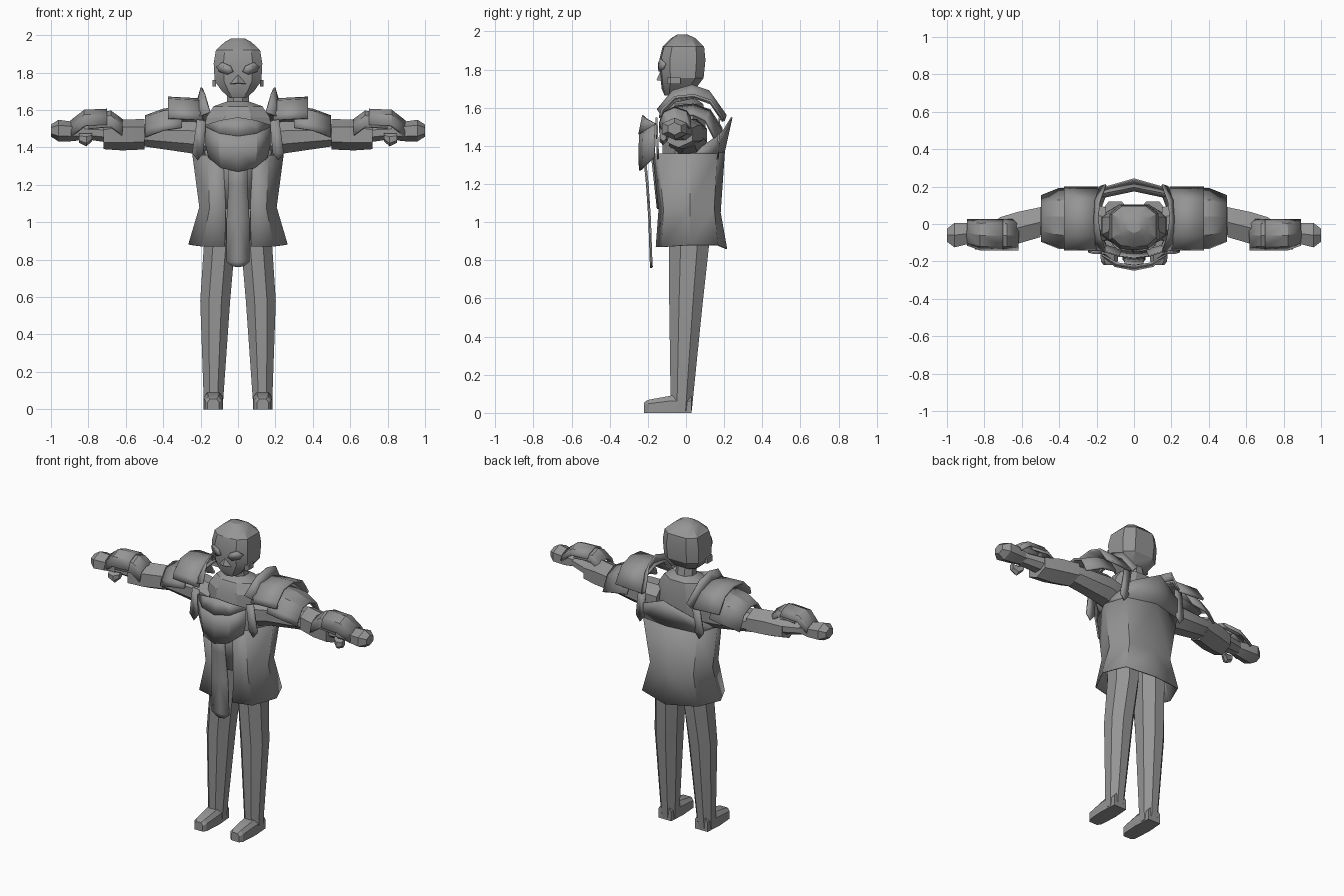
import bpy, bmesh, math

grey = bpy.data.materials.new("plain grey")
grey.diffuse_color = (0.3, 0.3, 0.3, 1)


def build(name, verts, faces, mirror=True, thick=0, angle=25):
    """Mesh object, optionally mirrored in x and given thickness."""
    me = bpy.data.meshes.new(name)
    me.from_pydata(verts, [], faces)
    bm = bmesh.new()
    bm.from_mesh(me)
    bmesh.ops.recalc_face_normals(bm, faces=bm.faces)
    bm.to_mesh(me)
    bm.free()
    me.materials.append(grey)
    ob = bpy.data.objects.new(name, me)
    bpy.context.collection.objects.link(ob)
    if mirror:
        m = ob.modifiers.new("mirror", 'MIRROR')
        m.merge_threshold = 0.0005
    if thick:
        s = ob.modifiers.new("thickness", 'SOLIDIFY')
        s.thickness = thick
        s.offset = 0
    bpy.ops.object.select_all(action='DESELECT')
    ob.select_set(True)
    bpy.context.view_layer.objects.active = ob
    bpy.ops.object.shade_smooth_by_angle(angle=math.radians(angle))
    return ob


def sheet(name, rows, **kw):
    """Open surface through rows of points."""
    n = len(rows[0])
    faces = [(i * n + j, i * n + j + 1, (i + 1) * n + j + 1, (i + 1) * n + j)
             for i in range(len(rows) - 1) for j in range(n - 1)]
    return build(name, [p for r in rows for p in r], faces, **kw)


def loft(name, rings, **kw):
    """Closed, capped solid through rings of points."""
    n, k = len(rings[0]), len(rings)
    faces = [(i * n + j, i * n + (j + 1) % n, (i + 1) * n + (j + 1) % n, (i + 1) * n + j)
             for i in range(k - 1) for j in range(n)]
    faces += [tuple(range(n)), tuple(range((k - 1) * n, k * n))]
    return build(name, [p for r in rings for p in r], faces, **kw)


def ring_z(x, y, z, rx, ry, n=8):
    s = 1 / math.cos(math.pi / n)
    a = [2 * math.pi * (i + .5) / n for i in range(n)]
    return [(x + rx * s * math.cos(t), y + ry * s * math.sin(t), z) for t in a]


def ring_x(x, y, z, ry, rz, n=8):
    return [(x, p[0], p[1]) for p in ring_z(y, z, 0, ry, rz, n)]


def plate(name, outline, thick=0.01, mirror=True):
    return build(name, outline, [tuple(range(len(outline)))], thick=thick, mirror=mirror)


# legs and feet
loft("leg", [ring_z(x, y, z, rx, ry) for x, y, z, rx, ry in (
    (.132, -.025, .01, .05, .055), (.122, 0, .58, .08, .088),
    (.1, .015, .87, .083, .105), (.1, .015, 1.02, .085, .105))])
loft("foot", [[(.132 - w, y, 0), (.132 + w, y, 0), (.132 + w, y, h * .7),
               (.132 + w * .6, y, h), (.132 - w * .6, y, h), (.132 - w, y, h * .7)]
              for y, w, h in ((.03, .045, .09), (-.08, .053, .09), (-.2, .045, .068), (-.22, .03, .055))])

# coat, open at the neck and hem, with the back rising into a high collar
coat = [[(.07, -.155, .87), (.19, -.125, .87), (.262, .02, .88), (.2, .165, .88), (0, .212, .86)],
        [(.065, -.14, 1.07), (.15, -.115, 1.07), (.203, .02, 1.08), (.155, .145, 1.07), (0, .178, 1.05)],
        [(.08, -.172, 1.36), (.16, -.145, 1.36), (.24, .02, 1.36), (.195, .16, 1.36), (0, .2, 1.37)]]
sheet("coat", coat, thick=.008)
sheet("coat_collar", [coat[2][2:], [(.235, .06, 1.38), (.175, .19, 1.47), (0, .24, 1.55)]], thick=.008)
sheet("coat_front", [[(0, r[0][1] - .01, r[0][2]), r[0]] for r in coat[1:]], thick=.006)

# chest and neck
loft("chest", [ring_z(0, y, z, rx, ry) for y, z, rx, ry in (
    (-.02, 1.26, .15, .1), (-.01, 1.42, .19, .115), (-.01, 1.56, .17, .11),
    (0, 1.62, .13, .09), (0, 1.645, .06, .055), (-.01, 1.72, .055, .05))], mirror=False)

# chest plate in two bands, tabard hanging below
sheet("chest_plate_upper", [[(0, -.225, 1.56), (.09, -.21, 1.545), (.17, -.165, 1.52)],
                            [(0, -.245, 1.46), (.1, -.225, 1.475), (.172, -.165, 1.51)]], thick=.01)
sheet("chest_plate_lower", [[(0, -.24, 1.46), (.1, -.22, 1.475), (.172, -.165, 1.51)],
                            [(0, -.245, 1.38), (.1, -.225, 1.39), (.17, -.165, 1.41)],
                            [(0, -.242, 1.27), (.09, -.22, 1.29), (.155, -.165, 1.345)]], thick=.01)
sheet("tabard", [[(0, y - .006, z0), (w, y, z1)] for w, y, z0, z1 in (
    (.05, -.215, 1.35, 1.35), (.05, -.2, 1.2, 1.2), (.06, -.188, 1.02, 1.02),
    (.062, -.18, .79, .79), (.03, -.178, .76, .765))], thick=.008)

# arms, bracers and hands
loft("arm", [ring_x(*r) for r in (
    (.15, .0, 1.44, .09, .09), (.26, .02, 1.455, .09, .085), (.5, .015, 1.465, .075, .06),
    (.72, -.03, 1.475, .06, .045), (.86, -.055, 1.485, .045, .035))])
loft("bracer", [ring_x(*r, n=6) for r in (
    (.5, .01, 1.47, .08, .07), (.62, -.02, 1.467, .085, .072), (.72, -.04, 1.46, .075, .06))])
loft("hand", [ring_x(*r, n=6) for r in (
    (.82, -.05, 1.485, .045, .035), (.88, -.05, 1.485, .055, .045),
    (.96, -.06, 1.49, .065, .05), (1, -.06, 1.49, .035, .028))])
loft("thumb", [ring_x(*r, n=6) for r in (
    (.78, -.105, 1.455, .015, .018), (.81, -.12, 1.44, .02, .03), (.85, -.12, 1.45, .016, .022))])


def arch(x, pts, dz=0, s=1):
    return [(x, .03 + (y - .03) * s, z + dz) for y, z in pts]


# arm guard: two overlapping curved plates
guard = [(-.135, 1.5), (-.115, 1.555), (-.06, 1.58), (.0, 1.56), (.02, 1.53)]
sheet("arm_guard_inner", [arch(.62, guard, -.035), arch(.68, guard, .01), arch(.8, guard, -.0)], thick=.014)
sheet("arm_guard_outer", [arch(.7, guard, .02), arch(.82, guard, .015), arch(.89, guard, -.04, .85)], thick=.014)

# layered shoulder armour with upright inner fin
pad = [(-.135, 1.555), (-.125, 1.59), (-.06, 1.655), (.04, 1.665), (.13, 1.635), (.195, 1.54)]
sheet("shoulder_upper", [arch(.19, pad, -.01), arch(.375, pad)], thick=.014)
sheet("shoulder_lower", [arch(.3, pad, -.05, .95), arch(.4, pad, -.065, .95), arch(.495, pad, -.1, .72)], thick=.014)
sheet("shoulder_fin", [[(.215, -.13, 1.56), (.215, -.06, 1.63), (.215, .04, 1.65), (.21, .13, 1.62), (.18, .2, 1.53)],
                       [(.15, -.15, 1.59), (.18, -.07, 1.69), (.195, .03, 1.72), (.185, .12, 1.69), (.15, .21, 1.56)]],
      thick=.01)

# hanging straps, front and back
for name, y in (("front_strap", -.155), ("back_strap", .175)):
    plate(name, [(.17, y, 1.54), (.22, y, 1.55), (.245, y * .95, 1.37), (.215, y * .95, 1.33), (.185, y * .95, 1.37)])

# head with flat mask front, tapering to the chin
head = []
for z, w, f, b in ((1.665, .045, -.105, -.01), (1.70, .085, -.12, .05), (1.755, .125, -.125, .092),
                   (1.85, .13, -.132, .102), (1.92, .118, -.115, .095), (1.965, .07, -.07, .05),
                   (1.983, .035, -.04, .01)):
    m = (f + b) / 2
    head.append([(-w * .6, f, z), (0, f - .008, z), (w * .6, f, z), (w, f * .6 + m * .4, z), (w, b * .6 + m * .4, z),
                 (w * .55, b, z), (-w * .55, b, z), (-w, b * .6 + m * .4, z), (-w, f * .6 + m * .4, z)])
loft("head", head, mirror=False)
loft("cheek_guard", [[(.118, -.1, z), (.135, -.08, z), (.135, -.03, z), (.118, -.03, z)] for z in (1.725, 1.76)])

# raised eye rims, nose
plate("eye", [(.025, -.142, 1.805), (.055, -.139, 1.79), (.1, -.118, 1.805), (.115, -.108, 1.83),
              (.085, -.132, 1.855), (.04, -.142, 1.835)], .009)
build("nose", [(0, -.135, 1.79), (-.042, -.128, 1.74), (.042, -.128, 1.74), (0, -.155, 1.745)],
      [(0, 1, 3), (0, 3, 2), (1, 2, 3), (0, 2, 1)], mirror=False)
